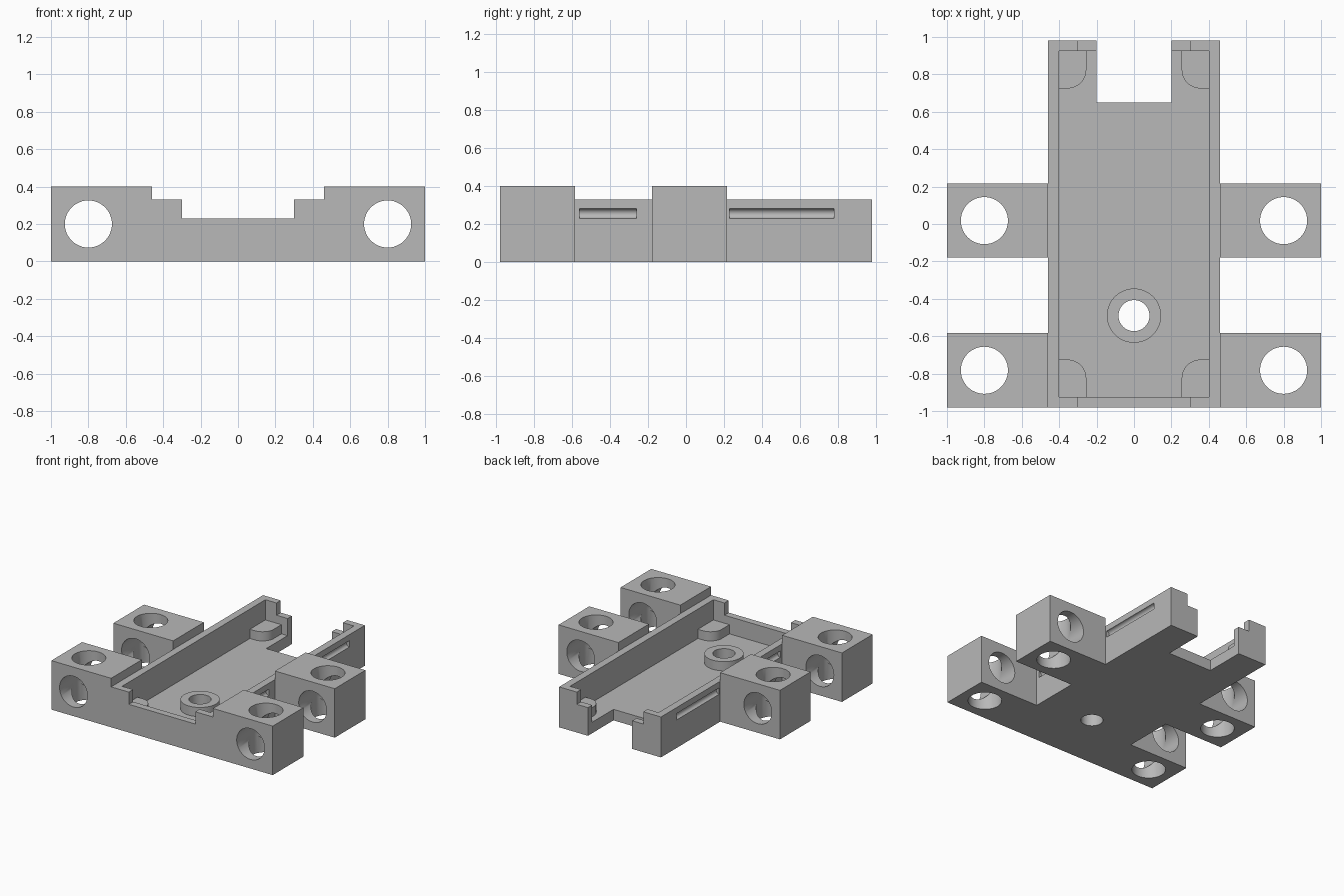
import bpy, bmesh, math
from mathutils import Matrix, Vector

cube = bpy.data.objects.get("Cube")
if cube:
    bpy.data.objects.remove(cube, do_unlink=True)

grey = bpy.data.materials.new("plain grey")
grey.use_nodes = True
colour = (0.48, 0.48, 0.48, 1)
grey.diffuse_color = colour
grey.node_tree.nodes["Principled BSDF"].inputs["Base Color"].default_value = colour


def finish(name, bm):
    bmesh.ops.recalc_face_normals(bm, faces=bm.faces)
    mesh = bpy.data.meshes.new(name)
    bm.to_mesh(mesh)
    bm.free()
    mesh.materials.append(grey)
    obj = bpy.data.objects.new(name, mesh)
    bpy.context.collection.objects.link(obj)
    return obj


def box(name, low, high):
    low, high = Vector(low), Vector(high)
    bm = bmesh.new()
    place = Matrix.Translation((low + high) / 2) @ Matrix.Diagonal((*(high - low), 1))
    bmesh.ops.create_cube(bm, size=1, matrix=place)
    return finish(name, bm)


def cylinder(name, centre, radius, length, along_y=False, sides=48):
    bm = bmesh.new()
    place = Matrix.Translation(centre)
    if along_y:
        place = place @ Matrix.Rotation(math.pi / 2, 4, "X")
    bmesh.ops.create_cone(bm, cap_ends=True, segments=sides, radius1=radius,
                          radius2=radius, depth=length, matrix=place)
    return finish(name, bm)


def activate(obj):
    bpy.ops.object.select_all(action="DESELECT")
    obj.select_set(True)
    bpy.context.view_layer.objects.active = obj


def cut(target, cutter):
    activate(target)
    mod = target.modifiers.new("cut", "BOOLEAN")
    mod.operation, mod.solver, mod.object = "DIFFERENCE", "EXACT", cutter
    bpy.ops.object.modifier_apply(modifier=mod.name)
    bpy.data.objects.remove(cutter, do_unlink=True)


def smooth(obj):
    activate(obj)
    bpy.ops.object.shade_smooth_by_angle(angle=math.radians(30))


FLOOR, RIM, POST_TOP, END = 0.09, 0.33, 0.165, 0.98
BOSS_Y, HOLE = -0.49, 0.083

# Tray with open cavity, lowered end walls, rear cutout and screw hole
tray = box("tray", (-0.46, -END, 0), (0.46, END, RIM))
cut(tray, box("cavity_cutter", (-0.4, -0.925, FLOOR), (0.4, 0.925, 1)))
cut(tray, box("end_notch_cutter", (-0.3, -2, 0.23), (0.3, 2, 1)))
cut(tray, box("rear_cutter", (-0.2, 0.65, -1), (0.2, 2, 1)))
cut(tray, cylinder("hole_cutter", (0, BOSS_Y, 0), HOLE, 1))

# Rounded finger grooves along the outer side walls
for side in (-1, 1):
    for start, end in ((-0.56, -0.26), (0.23, 0.78)):
        cut(tray, cylinder("groove_cutter", (side * 0.46, (start + end) / 2, 0.255),
                           0.026, end - start, True, 16))
smooth(tray)

# Screw boss on the floor
boss = cylinder("screw_boss", (0, BOSS_Y, (FLOOR + POST_TOP) / 2), 0.145, POST_TOP - FLOOR)
cut(boss, cylinder("boss_hole_cutter", (0, BOSS_Y, 0), HOLE, 1))
smooth(boss)


def corner_post(name, sx, sy):
    radius, x, y = 0.1, 0.255, 0.725
    outline = [(0.4, 0.925), (x, 0.925)]
    for i in range(13):
        a = math.pi + i / 12 * math.pi / 2
        outline.append((x + radius * (1 + math.cos(a)), y + radius * (1 + math.sin(a))))
    outline.append((0.4, y))
    bm = bmesh.new()
    face = bm.faces.new([bm.verts.new((sx * px, sy * py, FLOOR)) for px, py in outline])
    top = bmesh.ops.extrude_face_region(bm, geom=[face])["geom"]
    bmesh.ops.translate(bm, vec=(0, 0, POST_TOP - FLOOR),
                        verts=[v for v in top if isinstance(v, bmesh.types.BMVert)])
    smooth(finish(name, bm))


# Mirrored corner posts and bored mounting blocks
for sx, side in ((-1, "right"), (1, "left")):
    for sy, end in ((-1, "front"), (1, "rear")):
        corner_post(f"{end}_{side}_corner_post", sx, sy)
    for y, end in ((-0.782, "front"), (0.018, "rear")):
        xs = sorted((sx * 0.46, sx))
        block = box(f"{end}_{side}_mounting_block", (xs[0], y - 0.198, 0), (xs[1], y + 0.198, 0.4))
        cut(block, cylinder("upright_bore", (sx * 0.8, y, 0.2), 0.126, 1))
        cut(block, cylinder("cross_bore", (sx * 0.8, y, 0.2), 0.126, 1, True))
        smooth(block)
